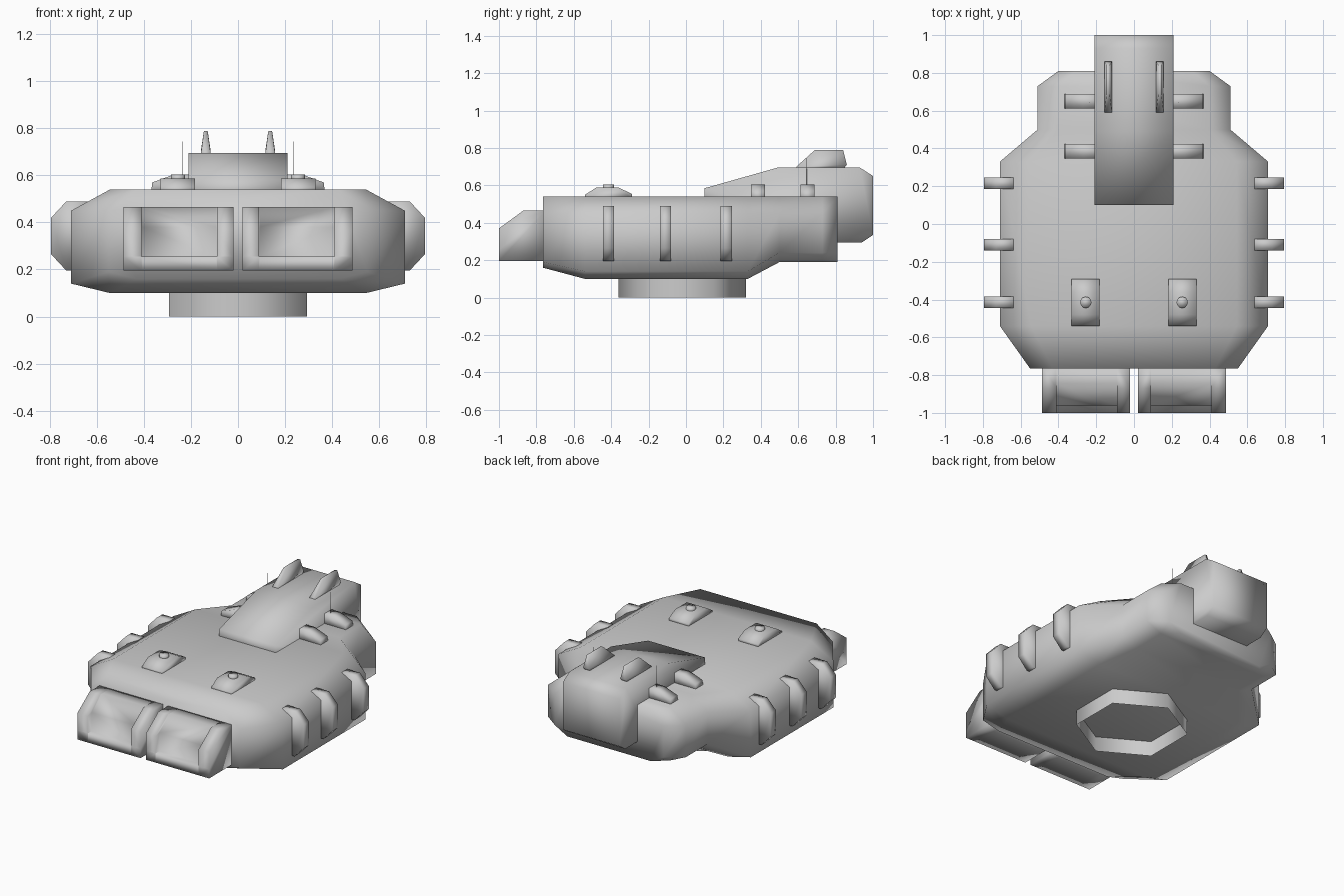
import bpy, bmesh, math

cube = bpy.data.objects.get("Cube")
if cube:
    bpy.data.objects.remove(cube, do_unlink=True)

grey = bpy.data.materials.new("plain_grey")
grey.use_nodes = True
GREY = (0.6, 0.6, 0.6, 1)
grey.diffuse_color = GREY
grey.node_tree.nodes["Principled BSDF"].inputs["Base Color"].default_value = GREY


def loft(name, rings, caps=True):
    """Skin a list of equal-length closed rings into a smooth-shaded object."""
    bm = bmesh.new()
    loops = [[bm.verts.new(p) for p in ring] for ring in rings]
    n = len(loops[0])
    for a, b in zip(loops, loops[1:]):
        for i in range(n):
            j = (i + 1) % n
            bm.faces.new((a[i], a[j], b[j], b[i]))
    if caps:
        bm.faces.new(loops[0])
        bm.faces.new(loops[-1])
    bmesh.ops.recalc_face_normals(bm, faces=bm.faces)
    for f in bm.faces:
        f.smooth = True
    mesh = bpy.data.meshes.new(name)
    bm.to_mesh(mesh)
    bm.free()
    mesh.materials.append(grey)
    obj = bpy.data.objects.new(name, mesh)
    bpy.context.collection.objects.link(obj)
    return obj


def along_x(profile, x):
    return [(x, y, z) for y, z in profile]


def along_y(profile, y):
    return [(x, y, z) for x, z in profile]


def disc(x, y, z, r, sides, start=0.0):
    return [(x + r * math.cos(start + math.tau * i / sides),
             y + r * math.sin(start + math.tau * i / sides), z) for i in range(sides)]


# Hull: octagonal sections from front to back
def hull_section(y, half, flat, bottom, lower):
    right = [(flat, bottom), (half, lower), (half, 0.45), (flat, 0.54)]
    return along_y(right + [(-x, z) for x, z in reversed(right)], y)


loft("hull", [
    hull_section(-0.765, 0.55, 0.43, 0.16, 0.19),
    hull_section(-0.54, 0.71, 0.545, 0.10, 0.14),
    hull_section(0.33, 0.71, 0.545, 0.10, 0.14),
    hull_section(0.50, 0.51, 0.40, 0.19, 0.24),
    hull_section(0.73, 0.51, 0.40, 0.19, 0.24),
    hull_section(0.81, 0.40, 0.31, 0.19, 0.24),
])

# Open six-sided mounting ring under the hull
loft("mounting_ring", [disc(0, -0.02, z, 0.34, 6, math.pi / 2) for z in (0, 0.12)], caps=False)

# Raised rear housing
housing = [(0.10, 0.50), (0.10, 0.585), (0.49, 0.695), (0.93, 0.695),
           (1.0, 0.65), (1.0, 0.335), (0.94, 0.295), (0.70, 0.295)]
loft("rear_housing", [along_x(housing, x) for x in (-0.21, 0.21)])

# Launcher boxes: full profile at the cheeks, recessed profile between them
full = [(-0.75, 0.195), (-1, 0.195), (-1, 0.255), (-1, 0.256),
        (-1, 0.37), (-0.87, 0.465), (-0.75, 0.465)]
recess = [(-0.75, 0.195), (-1, 0.195), (-1, 0.255), (-0.96, 0.256),
          (-0.96, 0.38), (-0.845, 0.465), (-0.75, 0.465)]
box_steps = [(0.02, full), (0.09, full), (0.091, recess),
             (0.409, recess), (0.41, full), (0.487, full)]

side_fin = [(0.63, 0.195), (0.73, 0.195), (0.795, 0.265),
            (0.795, 0.42), (0.73, 0.49), (0.63, 0.49)]
deck_bar = [(0.15, 0.52), (0.15, 0.605), (0.27, 0.605), (0.365, 0.57), (0.37, 0.52)]

for s, side in ((1, "left"), (-1, "right")):
    def mirrored(profile):
        return [(s * x, z) for x, z in profile]

    loft(f"{side}_launcher_box", [along_x(p, s * x) for x, p in box_steps])

    # Fins along the hull side
    for i, y in enumerate((-0.415, -0.11, 0.215)):
        loft(f"{side}_side_fin_{i + 1}",
             [along_y(mirrored(side_fin), y + d) for d in (-0.03, 0.03)])

    # Bars beside the rear housing
    for i, y in enumerate((0.385, 0.65)):
        loft(f"{side}_deck_bar_{i + 1}",
             [along_y(mirrored(deck_bar), y + d) for d in (-0.038, 0.038)])

    # Sloped hatch with a round knob
    hatch = [(-0.54, 0.53), (-0.54, 0.55), (-0.48, 0.588),
             (-0.36, 0.588), (-0.29, 0.555), (-0.29, 0.53)]
    loft(f"{side}_hatch", [along_x(hatch, s * x) for x in (0.183, 0.33)])
    loft(f"{side}_hatch_knob", [disc(s * 0.255, -0.415, z, 0.03, 12) for z in (0.57, 0.605)])

    # Tapered tail fin on the housing
    def fin_row(points, half):
        c = s * 0.137
        return [(c - half, *points[0]), (c + half, *points[0]),
                (c + half, *points[1]), (c - half, *points[1])]
    loft(f"{side}_tail_fin", [
        fin_row(((0.59, 0.68), (0.835, 0.68)), 0.02),
        fin_row(((0.59, 0.70), (0.86, 0.71)), 0.02),
        fin_row(((0.69, 0.79), (0.84, 0.79)), 0.008),
    ])

    # Thin whip antenna
    loft(f"{side}_antenna", [disc(s * 0.235, 0.645, z, 0.002, 6) for z in (0.58, 0.745)])
